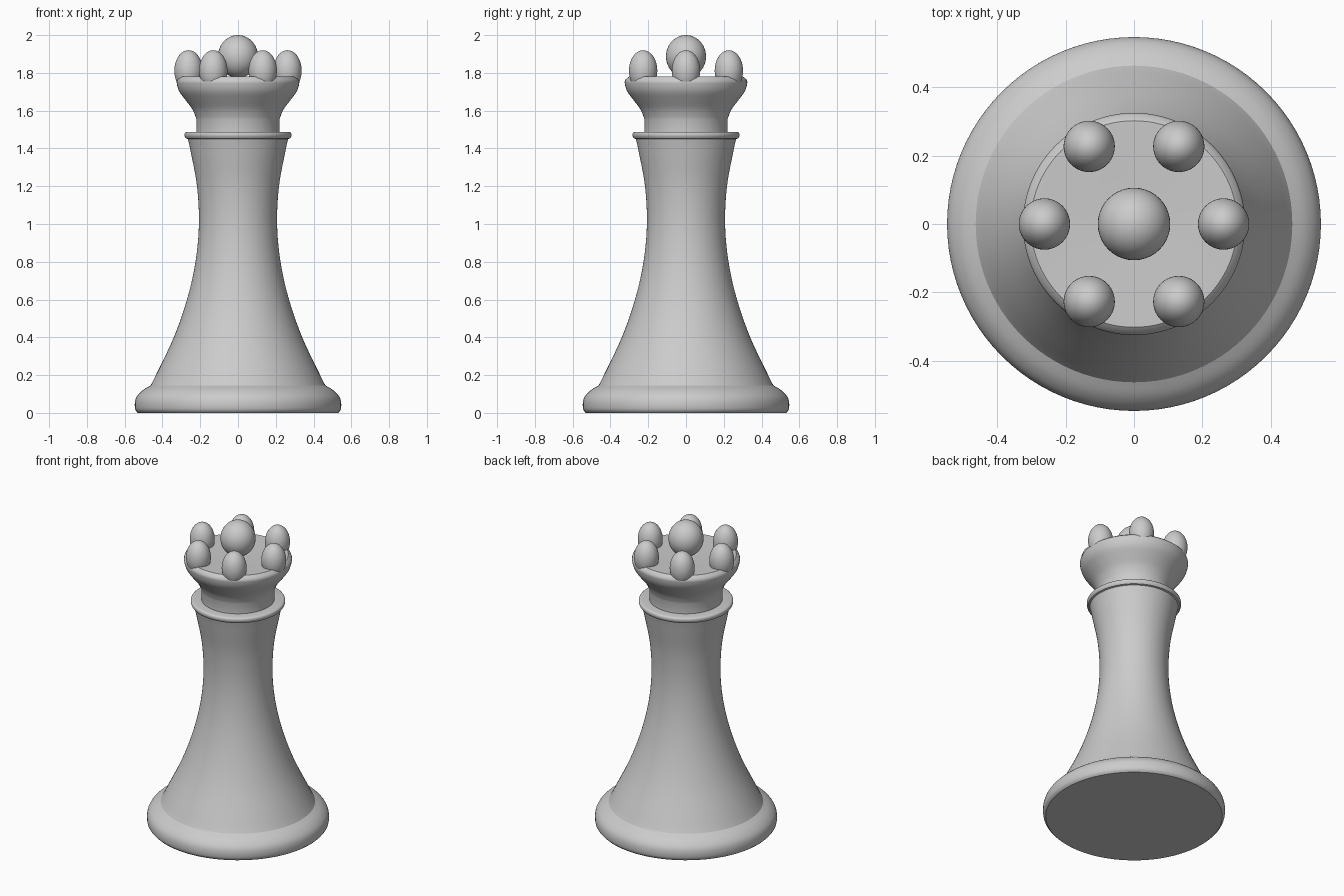
import bpy, bmesh, math

if "Cube" in bpy.data.objects:
    bpy.data.objects.remove(bpy.data.objects["Cube"])

SIDES = 96


def smooth(obj, angle=35):
    bpy.ops.object.select_all(action='DESELECT')
    obj.select_set(True)
    bpy.context.view_layer.objects.active = obj
    bpy.ops.object.shade_smooth_by_angle(angle=math.radians(angle))


def spline(pts, steps=5):
    """Catmull-Rom curve through the (radius, height) points."""
    ext = [pts[0]] + pts + [pts[-1]]
    out = []
    for a, b, c, d in zip(ext, ext[1:], ext[2:], ext[3:]):
        for i in range(steps):
            t = i / steps
            out.append(tuple(0.5 * (2 * q + (r - p) * t
                                    + (2 * p - 5 * q + 4 * r - s) * t * t
                                    + (3 * q - p - 3 * r + s) * t ** 3)
                             for p, q, r, s in zip(a, b, c, d)))
    return out + [pts[-1]]


def lathe(name, profile):
    """Turn a bottom-to-top profile about z; radius 0 closes to a point."""
    bm = bmesh.new()
    rings = []
    for r, z in profile:
        n = SIDES if r > 0 else 1
        rings.append([bm.verts.new((r * math.cos(math.tau * i / SIDES),
                                    r * math.sin(math.tau * i / SIDES), z))
                      for i in range(n)])
    for lo, hi in zip(rings, rings[1:]):
        for i in range(SIDES):
            j = (i + 1) % SIDES
            quad = [lo[i % len(lo)], lo[j % len(lo)], hi[j % len(hi)], hi[i % len(hi)]]
            bm.faces.new(list(dict.fromkeys(quad)))
    mesh = bpy.data.meshes.new(name)
    bm.to_mesh(mesh)
    bm.free()
    obj = bpy.data.objects.new(name, mesh)
    bpy.context.collection.objects.link(obj)
    smooth(obj)
    return obj


def bead(name, x, y, z, r, height):
    bpy.ops.mesh.primitive_uv_sphere_add(segments=40, ring_count=24, radius=1,
                                         location=(x, y, z))
    obj = bpy.context.object
    obj.name = name
    obj.scale = (r, r, height)
    smooth(obj, 60)


# Foot with rounded rim and flat underside
lathe("base", [(0, 0), (0.53, 0)] + spline([
    (0.53, 0), (0.544, 0.018), (0.546, 0.055), (0.535, 0.088),
    (0.505, 0.12), (0.463, 0.145)], 4)[1:])

# Concave flared stem
lathe("stem", spline([
    (0.463, 0.145), (0.435, 0.2), (0.34, 0.4), (0.27, 0.6), (0.225, 0.8),
    (0.207, 1.0), (0.217, 1.2), (0.25, 1.38), (0.265, 1.45)]))

# Thin rounded collar
lathe("collar", [(0.265, 1.45)] + spline([
    (0.276, 1.453), (0.283, 1.467), (0.281, 1.482), (0.27, 1.488)], 3)
    + [(0.22, 1.488)])

# Crown cup: short neck, flare, rim and shallow top
lathe("crown", [(0.22, 1.488)] + spline([
    (0.22, 1.555), (0.24, 1.605), (0.277, 1.655), (0.307, 1.695),
    (0.32, 1.725), (0.325, 1.752)], 3)
    + [(0.32, 1.766), (0.302, 1.78), (0.285, 1.78), (0.15, 1.774), (0, 1.772)])

# Central ball and ring of six crown points
bead("top_ball", 0, 0, 1.887, 0.106, 0.113)
for k in range(6):
    a = math.radians(60 * k)
    bead(f"crown_point_{k + 1}", 0.262 * math.cos(a), 0.262 * math.sin(a),
         1.812, 0.075, 0.108)
